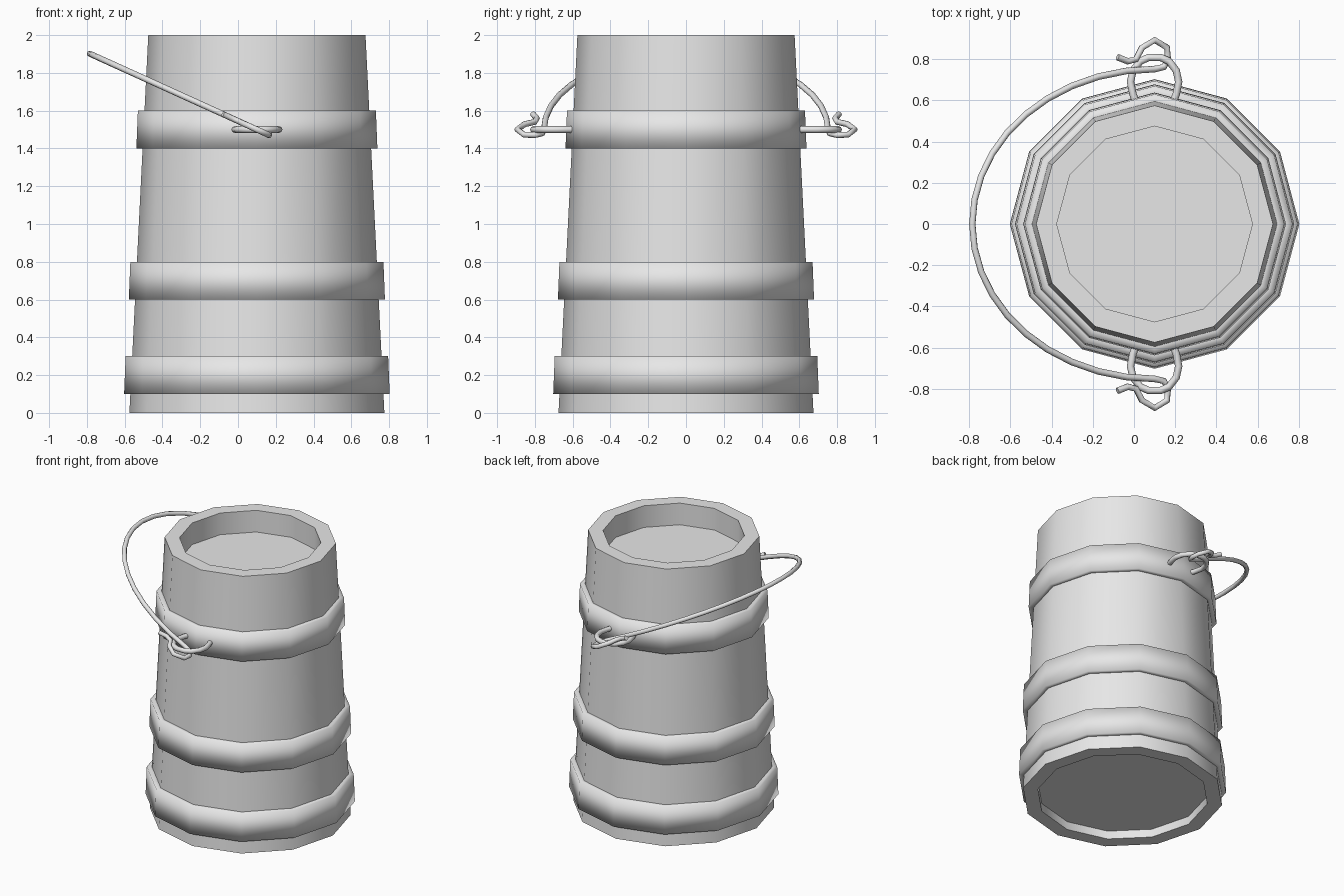
import bpy
import bmesh
from math import sin, cos, pi, radians

if "Cube" in bpy.data.objects:
    bpy.data.objects.remove(bpy.data.objects["Cube"])

SIDES = 12
CENTRE_X = 0.1

grey = bpy.data.materials.new("plain_grey")
grey.use_nodes = True
grey.diffuse_color = (0.8, 0.8, 0.8, 1)
grey.node_tree.nodes["Principled BSDF"].inputs["Base Color"].default_value = (0.8, 0.8, 0.8, 1)


def add_object(name, data):
    obj = bpy.data.objects.new(name, data)
    obj.location.x = CENTRE_X
    data.materials.append(grey)
    bpy.context.collection.objects.link(obj)
    return obj


def lathe(name, profile, capped=False, sharp=None):
    """Turn a (radius, height) profile into a twelve-sided solid."""
    bm = bmesh.new()
    angles = [2 * pi * i / SIDES for i in range(SIDES)]
    rings = [[bm.verts.new((r * cos(a), r * sin(a), z)) for a in angles]
             for r, z in profile]
    for low, high in zip(rings, rings[1:]):
        for i in range(SIDES):
            j = (i + 1) % SIDES
            bm.faces.new((low[i], low[j], high[j], high[i]))
    if capped:
        bm.faces.new(rings[0][::-1])
        bm.faces.new(rings[-1])
    mesh = bpy.data.meshes.new(name)
    bm.to_mesh(mesh)
    bm.free()
    mesh.shade_smooth()
    if sharp:
        mesh.set_sharp_from_angle(angle=sharp)
    return add_object(name, mesh)


def wire(name, points, radius):
    """Bend a round wire through the points."""
    curve = bpy.data.curves.new(name, "CURVE")
    curve.dimensions = "3D"
    curve.bevel_depth = radius
    curve.bevel_resolution = 2
    curve.use_fill_caps = True
    spline = curve.splines.new("POLY")
    spline.points.add(len(points) - 1)
    for point, co in zip(spline.points, points):
        point.co = (*co, 1)
    spline.use_smooth = True
    return add_object(name, curve)


def wall(z):
    return 0.675 - 0.05 * z


# Tapered body with a recessed lid and a recessed underside
lathe("bucket_body",
      [(0.575, 0.06), (0.575, 0), (wall(0), 0), (wall(2), 2), (0.475, 2), (0.475, 1.84)],
      capped=True, sharp=radians(35))

# Three hoops around the body
for name, z in (("lower_hoop", 0.1), ("middle_hoop", 0.6), ("upper_hoop", 1.4)):
    top = z + 0.2
    lathe(name, [(wall(z), z), (wall(z) + 0.033, z),
                 (wall(top) + 0.035, top), (wall(top), top)])

# Horizontal wire eyes at front and back
half_eye = [(-0.09, 0.59), (-0.105, 0.63), (-0.117, 0.69), (-0.105, 0.745),
            (-0.07, 0.79), (-0.03, 0.808)]
eye = half_eye + [(-x, y) for x, y in half_eye[::-1]]
for name, side in (("front_eye", -1), ("back_eye", 1)):
    wire(name, [(x, side * y, 1.5) for x, y in eye], 0.018)

# Tilted bail handle with a bent hook at each end
hook = [(-0.18, 0.81), (-0.13, 0.79), (-0.09, 0.8), (-0.062, 0.855), (0, 0.893),
        (0.06, 0.857), (0.065, 0.8), (0.045, 0.762)]
arc = [(-0.885 * sin(pi * i / 20), 0.752 * cos(pi * i / 20)) for i in range(21)]
path = hook + arc + [(x, -y) for x, y in hook[::-1]]
wire("bail_handle", [(x, y, 1.5 - 0.454 * x) for x, y in path], 0.016)
